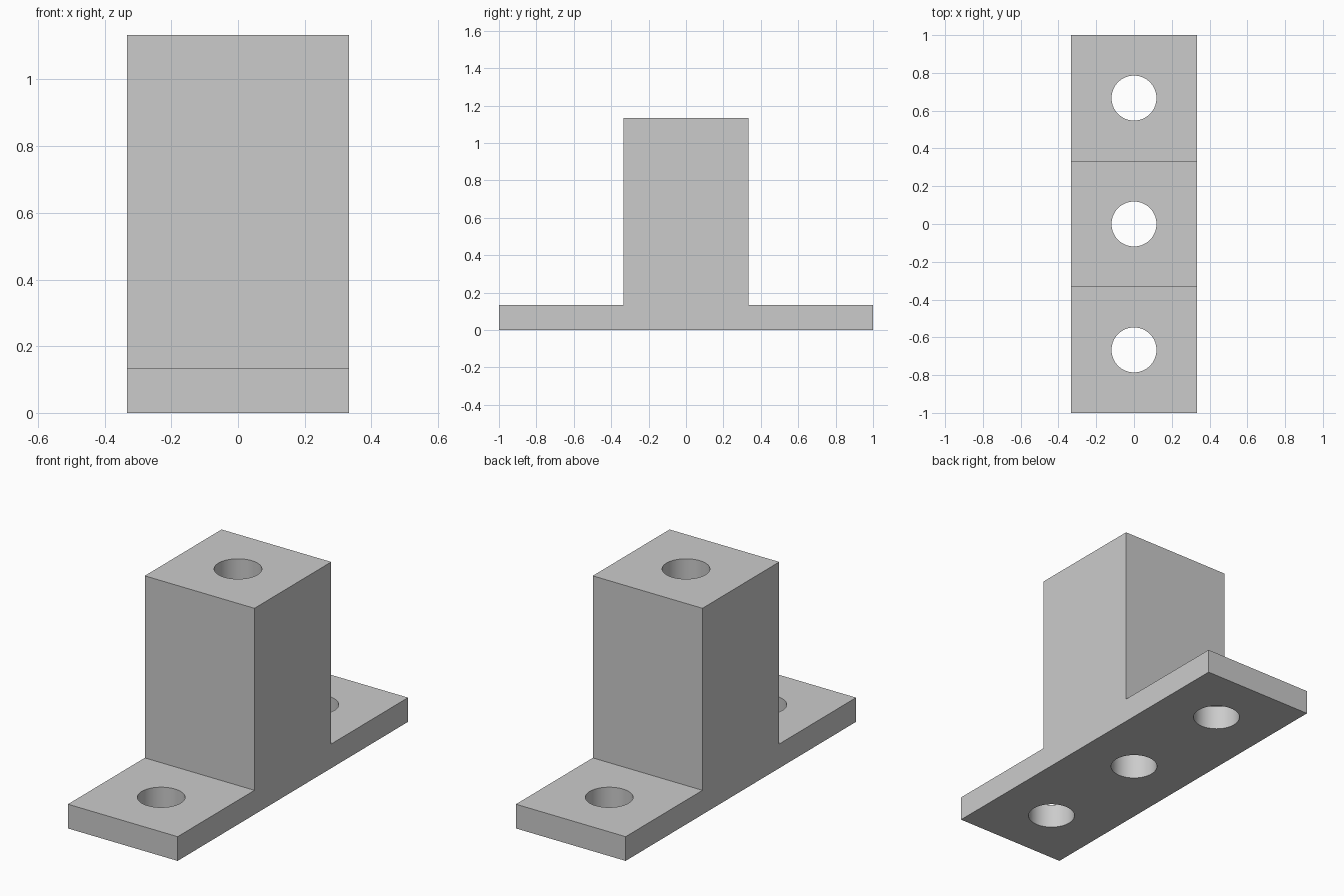
import bpy
import bmesh
from mathutils import Matrix

default = bpy.data.objects.get("Cube")
if default:
    bpy.data.objects.remove(default, do_unlink=True)

HALF = 1 / 3         # half width of the block and plate
PLATE_Z = 0.133      # flange thickness
TOP_Z = 1.133        # block height
HOLE_R = 0.119
HOLE_Y = (-2 * HALF, 0, 2 * HALF)

grey = bpy.data.materials.new("plain grey")
grey.use_nodes = True
colour = (0.6, 0.6, 0.6, 1)
grey.diffuse_color = colour
grey.node_tree.nodes["Principled BSDF"].inputs["Base Color"].default_value = colour


def make_object(name, bm):
    bmesh.ops.recalc_face_normals(bm, faces=bm.faces)
    mesh = bpy.data.meshes.new(name)
    bm.to_mesh(mesh)
    bm.free()
    mesh.materials.append(grey)
    obj = bpy.data.objects.new(name, mesh)
    bpy.context.collection.objects.link(obj)
    return obj


# Bracket body: stepped profile extruded across the width
half_profile = [(1, 0), (1, PLATE_Z), (HALF, PLATE_Z), (HALF, TOP_Z)]
profile = half_profile + [(-y, z) for y, z in reversed(half_profile)]
bm = bmesh.new()
face = bm.faces.new([bm.verts.new((-HALF, y, z)) for y, z in profile])
side = bmesh.ops.extrude_face_region(bm, geom=[face], use_keep_orig=True)
verts = [g for g in side["geom"] if isinstance(g, bmesh.types.BMVert)]
bmesh.ops.translate(bm, verts=verts, vec=(2 * HALF, 0, 0))
body = make_object("mounting_bracket", bm)

# Vertical through holes: one in each flange and one down the block
bm = bmesh.new()
for y in HOLE_Y:
    bmesh.ops.create_cone(bm, cap_ends=True, segments=64, radius1=HOLE_R,
                          radius2=HOLE_R, depth=2,
                          matrix=Matrix.Translation((0, y, 0.6)))
cutter = make_object("hole_cutter", bm)
cutter.hide_render = True

holes = body.modifiers.new("holes", "BOOLEAN")
holes.operation = "DIFFERENCE"
holes.solver = "EXACT"
holes.object = cutter

# Apply the holes, then smooth only their round walls
bpy.ops.object.select_all(action="DESELECT")
body.select_set(True)
bpy.context.view_layer.objects.active = body
bpy.ops.object.modifier_apply(modifier=holes.name)
bpy.data.objects.remove(cutter, do_unlink=True)
bpy.ops.object.shade_smooth_by_angle()
